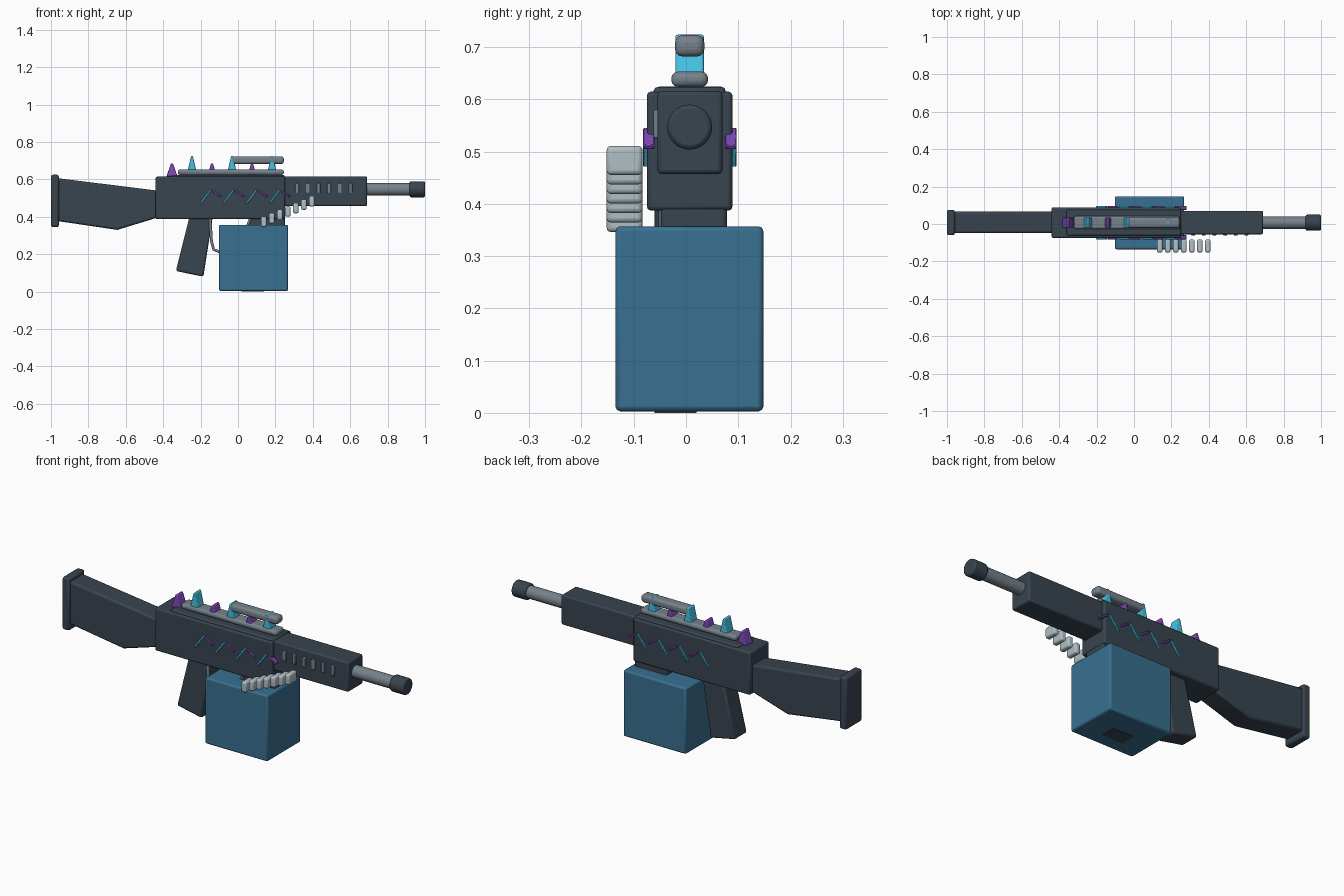
import bpy
from math import radians, atan2, hypot

if "Cube" in bpy.data.objects:
    bpy.data.objects.remove(bpy.data.objects["Cube"])

CY = 0.007  # side-to-side centre line of the body


def material(name, rgb):
    m = bpy.data.materials.new(name)
    m.diffuse_color = (*rgb, 1)
    m.use_nodes = True
    m.node_tree.nodes["Principled BSDF"].inputs["Base Color"].default_value = m.diffuse_color
    return m


DARK = material("dark_slate", (0.04, 0.058, 0.08))
BLUE = material("box_blue", (0.04, 0.16, 0.28))
STEEL = material("steel", (0.18, 0.22, 0.26))
CYAN = material("cyan", (0.06, 0.55, 0.78))
PURPLE = material("purple", (0.22, 0.07, 0.5))
PALE = material("pale_metal", (0.43, 0.52, 0.56))


def finish(ob, name, mat, bevel=0.0, segments=2):
    ob.name = name
    ob.data.materials.append(mat)
    if bevel:
        b = ob.modifiers.new("bevel", 'BEVEL')
        b.width, b.segments = bevel, segments
        b.limit_method = 'ANGLE'
    bpy.ops.object.select_all(action='DESELECT')
    ob.select_set(True)
    bpy.context.view_layer.objects.active = ob
    bpy.ops.object.shade_smooth_by_angle(angle=radians(35))
    return ob


def box(name, x, y, z, mat, bevel=0.008, segments=2, tilt=0.0):
    """Box from (min, max) ranges, optionally tilted about y."""
    c = [sum(r) / 2 for r in (x, y, z)]
    bpy.ops.mesh.primitive_cube_add(size=1, location=c, rotation=(0, tilt, 0))
    ob = bpy.context.object
    ob.scale = [r[1] - r[0] for r in (x, y, z)]
    bpy.ops.object.transform_apply(location=False, rotation=False, scale=True)
    return finish(ob, name, mat, bevel, segments)


def prism(name, pts, y, mat, bevel=0.008):
    """Side profile (x, z) extruded across y."""
    n = len(pts)
    verts = [(px, yy, pz) for yy in y for px, pz in pts]
    faces = [tuple(range(n)), tuple(range(2 * n - 1, n - 1, -1))]
    faces += [(i, i + n, (i + 1) % n + n, (i + 1) % n) for i in range(n)]
    me = bpy.data.meshes.new(name)
    me.from_pydata(verts, [], faces)
    ob = bpy.data.objects.new(name, me)
    bpy.context.collection.objects.link(ob)
    bpy.context.view_layer.objects.active = ob
    ob.select_set(True)
    bpy.ops.object.mode_set(mode='EDIT')
    bpy.ops.mesh.select_all(action='SELECT')
    bpy.ops.mesh.normals_make_consistent(inside=False)
    bpy.ops.object.mode_set(mode='OBJECT')
    return finish(ob, name, mat, bevel)


def rod(name, x, r, mat, bevel):
    bpy.ops.mesh.primitive_cylinder_add(
        vertices=32, radius=r, depth=x[1] - x[0],
        location=(sum(x) / 2, CY, 0.547), rotation=(0, radians(90), 0))
    return finish(bpy.context.object, name, mat, bevel)


def stroke(name, a, b, y, mat):
    """Thin raised bar between two (x, z) points."""
    cx, cz = (a[0] + b[0]) / 2, (a[1] + b[1]) / 2
    dx, dz = b[0] - a[0], b[1] - a[1]
    h = hypot(dx, dz) / 2
    box(name, (cx - h, cx + h), y, (cz - 0.005, cz + 0.005), mat, 0.002, 1,
        -atan2(dz, dx))


# Receiver and its top plate
box("receiver", (-0.44, 0.252), (-0.075, 0.089), (0.387, 0.615), DARK)
box("top_plate", (-0.36, 0.25), (-0.062, 0.076), (0.6, 0.624), DARK)

# Stock and butt pad
prism("stock", [(-0.43, 0.54), (-0.43, 0.396), (-0.645, 0.33),
                (-0.97, 0.378), (-0.97, 0.607)], (-0.048, 0.066), DARK, 0.01)
box("butt_pad", (-1.0, -0.958), (-0.06, 0.076), (0.345, 0.625), DARK, 0.01)

# Handguard with vent slots on the front side
box("handguard", (0.245, 0.69), (-0.055, 0.07), (0.457, 0.616), DARK)
for i in range(6):
    x = 0.316 + i * 0.057
    box(f"vent_{i}", (x - 0.01, x + 0.01), (-0.062, -0.04), (0.526, 0.58),
        STEEL, 0.003)

# Barrel and muzzle
rod("barrel", (0.66, 0.95), 0.033, STEEL, 0)
rod("muzzle", (0.918, 1.0), 0.043, DARK, 0.008)

# Grip, magazine well and ammunition box
prism("grip", [(-0.26, 0.40), (-0.135, 0.40), (-0.185, 0.08), (-0.332, 0.11)],
      (-0.045, 0.06), DARK, 0.01)
box("magazine_well", (0.06, 0.25), (-0.048, 0.078), (0.33, 0.4), DARK)
box("ammo_box", (-0.102, 0.268), (-0.135, 0.148), (0.003, 0.357), BLUE, 0.009)
box("magazine_foot", (0.02, 0.14), (-0.06, 0.02), (0.0, 0.05), DARK, 0)

# Trigger guard
cu = bpy.data.curves.new("trigger_guard", 'CURVE')
cu.dimensions = '3D'
cu.bevel_depth, cu.bevel_resolution = 0.008, 3
path = [(-0.15, 0.40), (-0.142, 0.27), (-0.13, 0.225), (-0.1, 0.213),
        (0.0, 0.225), (0.07, 0.40)]
sp = cu.splines.new('POLY')
sp.points.add(len(path) - 1)
for p, (x, z) in zip(sp.points, path):
    p.co = (x, -0.045, z, 1)
guard = bpy.data.objects.new("trigger_guard", cu)
bpy.context.collection.objects.link(guard)
cu.materials.append(STEEL)

# Rail and raised sight bar
box("rail", (-0.322, 0.245), (-0.028, 0.042), (0.624, 0.653), STEEL, 0.012, 3)
box("sight_bar", (-0.04, 0.245), (-0.021, 0.035), (0.682, 0.723), STEEL, 0.014, 3)

# Alternating crest spikes
for i in range(6):
    x = -0.353 + i * 0.107
    tall = i % 2
    top = 0.724 if tall else 0.686
    w = 0.03 if tall or i == 0 else 0.026
    prism(f"spike_{i}", [(x - w, 0.615), (x + w, 0.615), (x + 0.005, top), (x - 0.005, top)],
          (-0.02, 0.034), CYAN if tall else PURPLE, 0.004)

# Zigzag trim on both sides
for side, y in (("front", (-0.082, -0.06)), ("back", (0.075, 0.097))):
    for i in range(4):
        x = -0.2 + i * 0.123
        stroke(f"cyan_trim_{side}_{i}", (x, 0.473), (x + 0.053, 0.543), y, CYAN)
        stroke(f"purple_trim_{side}_{i}", (x + 0.06, 0.542), (x + 0.11, 0.508),
               y, PURPLE)

# Ammunition belt
for i in range(7):
    x, z = 0.138 + i * 0.0428, 0.374 + i * 0.0182
    box(f"belt_round_{i}", (x - 0.0145, x + 0.0145), (-0.152, -0.083),
        (z - 0.028, z + 0.028), PALE, 0.009, 3)
